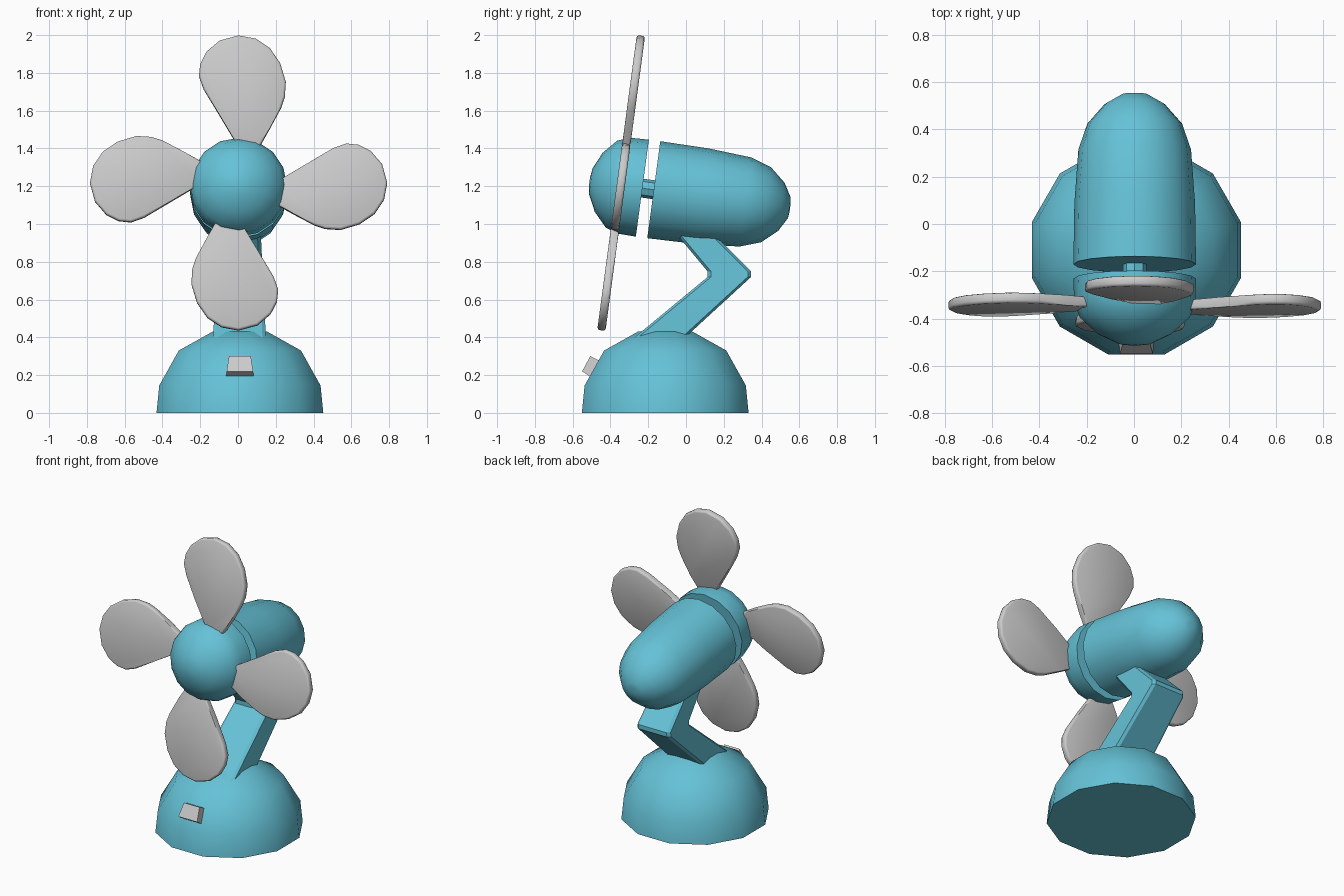
import bpy, bmesh, math
from mathutils import Matrix, Vector

if "Cube" in bpy.data.objects:
    bpy.data.objects.remove(bpy.data.objects["Cube"])

teal = bpy.data.materials.new("teal")
teal.diffuse_color = (0.13, 0.54, 0.68, 1)
teal.use_nodes = True
teal.node_tree.nodes["Principled BSDF"].inputs["Base Color"].default_value = teal.diffuse_color


def finish(bm, name, mat=None, angle=40, matrix=None):
    bmesh.ops.recalc_face_normals(bm, faces=bm.faces)
    if matrix:
        bm.transform(matrix)
    me = bpy.data.meshes.new(name)
    bm.to_mesh(me)
    bm.free()
    ob = bpy.data.objects.new(name, me)
    bpy.context.collection.objects.link(ob)
    if mat:
        me.materials.append(mat)
    bpy.ops.object.select_all(action='DESELECT')
    ob.select_set(True)
    bpy.context.view_layer.objects.active = ob
    bpy.ops.object.shade_smooth_by_angle(angle=math.radians(angle))
    return ob


def skin(bm, rings):
    """Join closed rings of points and cap both ends."""
    rings = [[bm.verts.new(p) for p in r] for r in rings]
    for a, b in zip(rings, rings[1:]):
        for i in range(len(a)):
            j = (i + 1) % len(a)
            bm.faces.new((a[i], a[j], b[j], b[i]))
    bm.faces.new(rings[0])
    bm.faces.new(rings[-1])


def lathe(name, profile, sides, matrix, offset=0.0, mat=teal):
    bm = bmesh.new()
    skin(bm, [[(r * math.cos(2 * math.pi * (i + offset) / sides),
                r * math.sin(2 * math.pi * (i + offset) / sides), z)
               for i in range(sides)] for z, r in profile])
    return finish(bm, name, mat, 40, matrix)


# Domed base, twelve sides
lathe("base", [(0, 0.457), (0.145, 0.442), (0.33, 0.335), (0.43, 0.15), (0.443, 0.04)],
      12, Matrix.Translation((0.01, -0.11, 0)), 0.5)

# Tilted head frame: local z points forward along the fan axis
head = Matrix.Translation((0.003, -0.345, 1.205)) @ Matrix.Rotation(math.radians(82.36), 4, 'X')

# Motor housing, nose cone and the axle between them
lathe("motor_housing", [(-0.176, 0.259), (-0.436, 0.255), (-0.665, 0.238), (-0.776, 0.2),
                        (-0.858, 0.128), (-0.9, 0.055), (-0.904, 0.02)], 16, head)
lathe("nose_hub", [(-0.115, 0.259), (-0.015, 0.256), (0.05, 0.232), (0.118, 0.158),
                   (0.16, 0.07), (0.167, 0.02)], 16, head)
lathe("axle", [(-0.2, 0.05), (-0.09, 0.05)], 8, head)

# Four teardrop blades, outline as (sideways, outward)
outline = [(0.11, 0.19), (0.0, 0.19), (-0.10, 0.36), (-0.185, 0.50), (-0.21, 0.57),
           (-0.203, 0.635), (-0.17, 0.70), (-0.10, 0.76), (0.0, 0.787), (0.09, 0.77),
           (0.165, 0.72), (0.22, 0.64), (0.25, 0.54), (0.245, 0.46), (0.225, 0.40), (0.165, 0.29)]
for k in range(4):
    bm = bmesh.new()
    skin(bm, [[(x, y, z) for x, y in outline] for z in (-0.022, 0.022)])
    rim = [e for e in bm.edges if abs(e.verts[0].co.z - e.verts[1].co.z) < 1e-5]
    bmesh.ops.bevel(bm, geom=rim, offset=0.012, segments=2, profile=0.5, affect='EDGES')
    finish(bm, f"blade_{k + 1}", None, 50,
           head @ Matrix.Translation((0, 0.012, 0)) @ Matrix.Rotation(k * math.pi / 2, 4, 'Z'))

# Bent neck: sections as (front y, front z, back y, back z, half width)
bm = bmesh.new()
sections = [(-0.29, 0.385, -0.02, 0.385, 0.14), (0.115, 0.72, 0.345, 0.72, 0.125),
            (0.115, 0.748, 0.345, 0.748, 0.122), (-0.07, 0.97, 0.125, 0.97, 0.112)]
c = 0.018
skin(bm, [[(0.008 + x, y, z) for x, y, z in (
    (-w + c, y0, z0), (w - c, y0, z0), (w, y0 + c, z0), (w, y1 - c, z1),
    (w - c, y1, z1), (-w + c, y1, z1), (-w, y1 - c, z1), (-w, y0 + c, z0))]
    for y0, z0, y1, z1, w in sections])
finish(bm, "neck", teal, 25)

# Tapered switch on the front of the base
bm = bmesh.new()
skin(bm, [[(0.01 - wb, yb, zb), (0.01 + wb, yb, zb), (0.01 + wt, yt, zt), (0.01 - wt, yt, zt)]
          for yb, zb, wb, yt, zt, wt in ((-0.48, 0.175, 0.075, -0.435, 0.265, 0.062),
                                         (-0.55, 0.22, 0.07, -0.507, 0.30, 0.058))])
finish(bm, "switch", None, 20)
